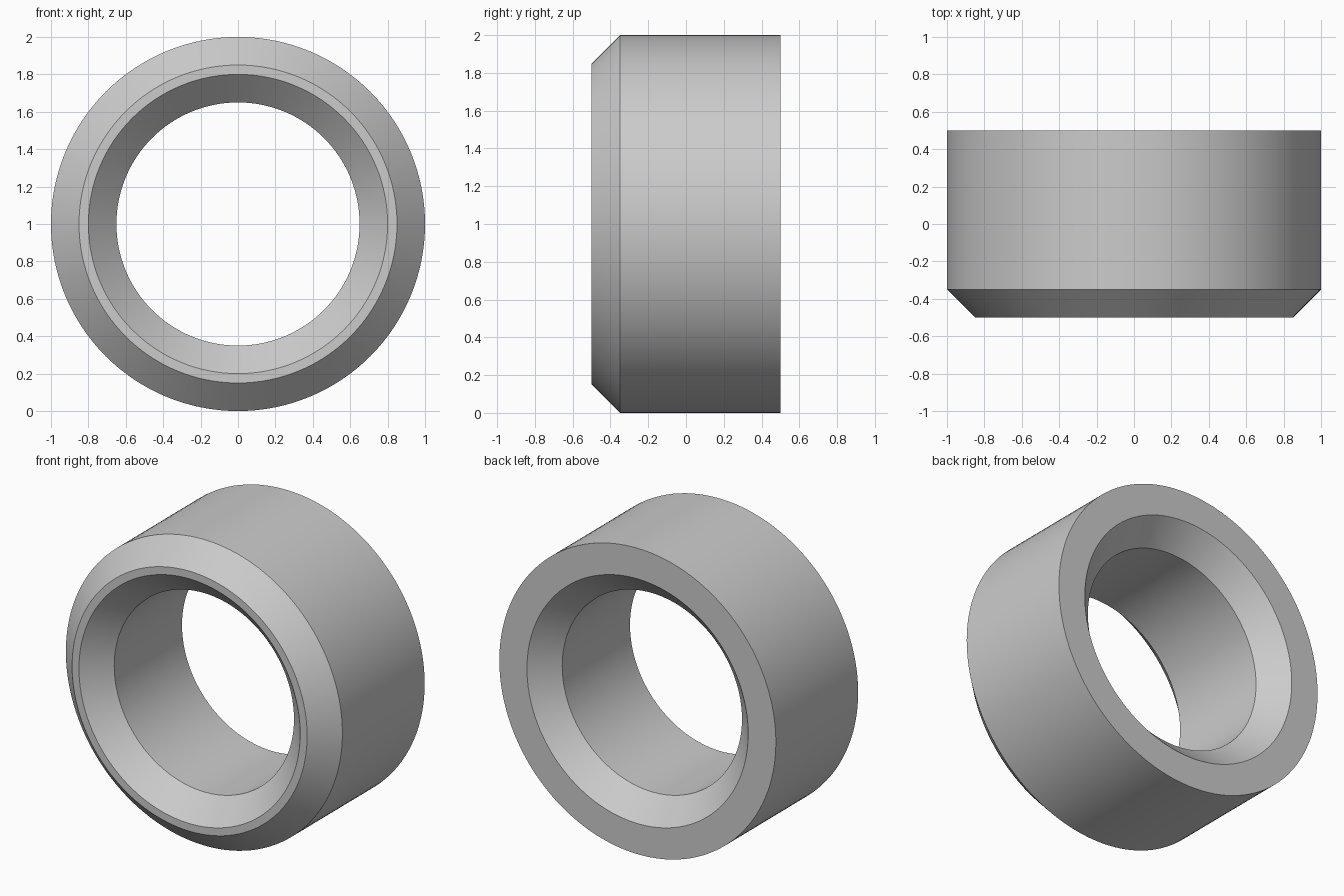
import bpy
import bmesh
import math
from mathutils import Matrix, Vector

cube = bpy.data.objects.get("Cube")
if cube:
    bpy.data.objects.remove(cube, do_unlink=True)

SEGMENTS = 128
OUTER, BORE, HALF, CHAMFER, LIP = 1.0, 0.65, 0.5, 0.15, 0.05

# Plain grey metal
grey = bpy.data.materials.new("grey_metal")
grey.use_nodes = True
colour = (0.6, 0.6, 0.6, 1.0)
grey.diffuse_color = colour
grey.node_tree.nodes["Principled BSDF"].inputs["Base Color"].default_value = colour

# Cross-section as (radius, y): chamfered outer front edge, bore countersunk at both ends
profile = [
    (OUTER, HALF),
    (OUTER, CHAMFER - HALF),
    (OUTER - CHAMFER, -HALF),
    (BORE + CHAMFER, -HALF),
    (BORE, CHAMFER - HALF),
    (BORE, HALF - CHAMFER),
    (BORE + CHAMFER, HALF),
]

# Revolve the closed section about the y axis
bm = bmesh.new()
verts = [bm.verts.new((r, y, 0)) for r, y in profile]
edges = [bm.edges.new((verts[i - 1], verts[i])) for i in range(len(verts))]
bmesh.ops.spin(bm, geom=verts + edges, cent=Vector(), axis=(0, 1, 0),
               angle=math.tau, steps=SEGMENTS, use_merge=True)
bmesh.ops.remove_doubles(bm, verts=bm.verts, dist=0.0001)
bmesh.ops.recalc_face_normals(bm, faces=bm.faces)
bmesh.ops.transform(bm, matrix=Matrix.Translation((0, 0, OUTER)), verts=bm.verts)

mesh = bpy.data.meshes.new("ring_bushing")
bm.to_mesh(mesh)
bm.free()
mesh.materials.append(grey)
ring = bpy.data.objects.new("ring_bushing", mesh)
bpy.context.collection.objects.link(ring)

# Smooth round walls with crisp rims
bpy.ops.object.select_all(action='DESELECT')
ring.select_set(True)
bpy.context.view_layer.objects.active = ring
bpy.ops.object.shade_smooth_by_angle(angle=math.radians(30))
